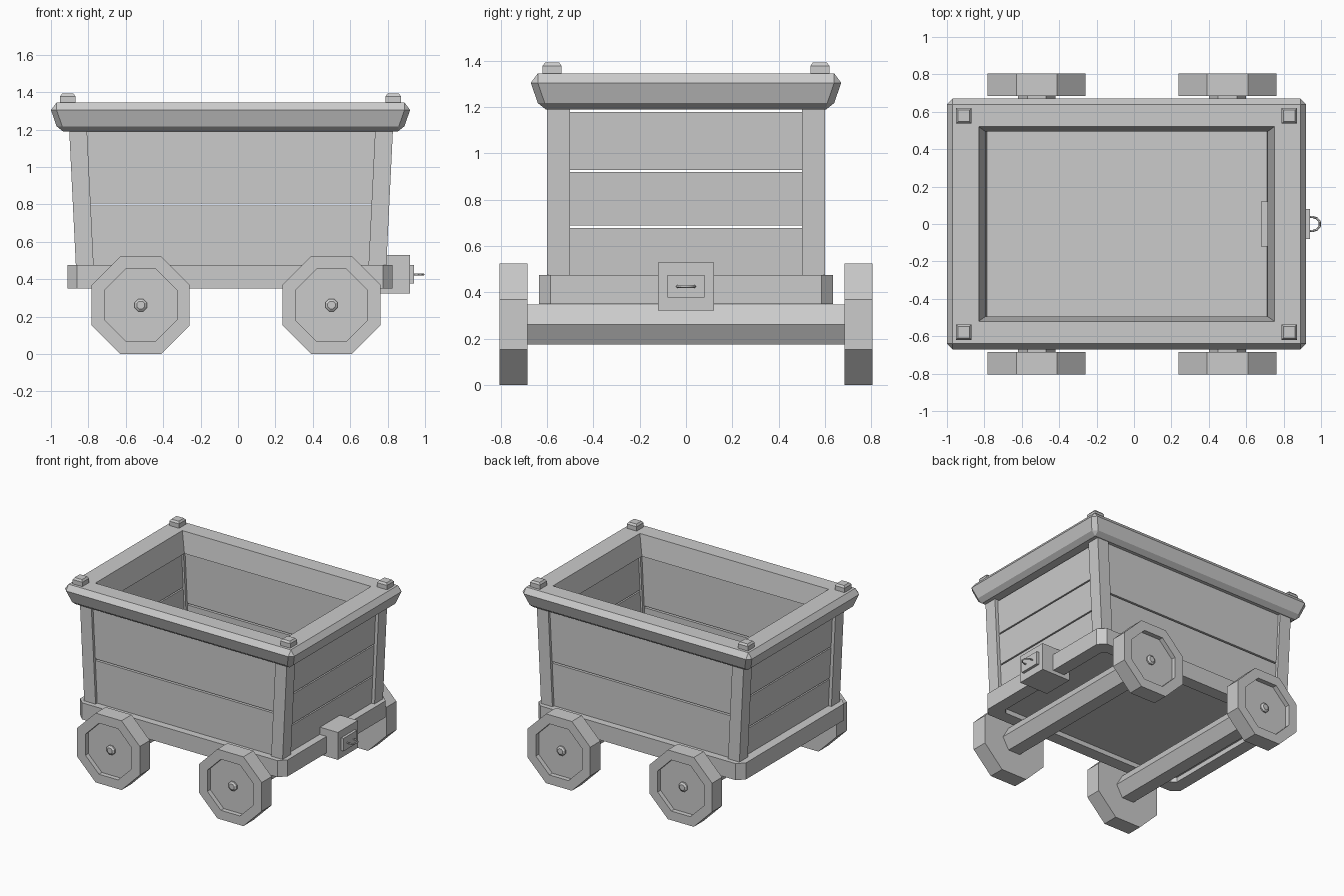
import bpy, bmesh, math

if "Cube" in bpy.data.objects:
    bpy.data.objects.remove(bpy.data.objects["Cube"])

CX = -0.037          # body centre along x
Z0 = 0.475           # top of the chassis frame


def make(name, verts, faces):
    bm = bmesh.new()
    vs = [bm.verts.new(v) for v in verts]
    for f in faces:
        bm.faces.new([vs[i] for i in f])
    bmesh.ops.remove_doubles(bm, verts=bm.verts, dist=1e-5)
    bmesh.ops.recalc_face_normals(bm, faces=bm.faces)
    me = bpy.data.meshes.new(name)
    bm.to_mesh(me)
    bm.free()
    ob = bpy.data.objects.new(name, me)
    bpy.context.collection.objects.link(ob)
    return ob


def loft(name, rings, closed=False):
    """Join equal-sized rings of points; cap the ends or close into a loop."""
    n, m = len(rings[0]), len(rings)
    faces = [(i * n + j, i * n + (j + 1) % n,
              (i + 1) % m * n + (j + 1) % n, (i + 1) % m * n + j)
             for i in range(m if closed else m - 1) for j in range(n)]
    if not closed:
        faces += [tuple(range(n)), tuple(range((m - 1) * n, m * n))]
    return make(name, [p for r in rings for p in r], faces)


def rect(x0, x1, y0, y1, z):
    return [(x0, y0, z), (x1, y0, z), (x1, y1, z), (x0, y1, z)]


def box(name, x0, x1, y0, y1, z0, z1):
    return loft(name, [rect(x0, x1, y0, y1, z0), rect(x0, x1, y0, y1, z1)])


def cut_rect(cx, hx, hy, c, z):
    """Rectangle with chamfered corners."""
    pts = [(hx - c, -hy), (hx, -hy + c), (hx, hy - c), (hx - c, hy),
           (-hx + c, hy), (-hx, hy - c), (-hx, -hy + c), (-hx + c, -hy)]
    return [(cx + x, y, z) for x, y in pts]


def turned(name, cx, cz, n, phase, profile):
    """Faceted round part along y; profile = (radius, y)."""
    return loft(name, [[(cx + r * math.cos(phase + 2 * math.pi * k / n), y,
                         cz + r * math.sin(phase + 2 * math.pi * k / n))
                        for k in range(n)] for r, y in profile])


def half(z):
    """Half length of the flared body at height z."""
    return 0.83 + 0.049 * (z - Z0)


# Chassis frame ring and floor
loft("chassis_frame", [cut_rect(-0.043, 0.868, 0.635, 0.05, 0.35),
                       cut_rect(-0.043, 0.868, 0.635, 0.05, Z0),
                       cut_rect(-0.043, 0.77, 0.54, 0.03, Z0),
                       cut_rect(-0.043, 0.77, 0.54, 0.03, 0.35)], closed=True)
box("floor", -0.82, 0.74, -0.55, 0.55, 0.385, 0.46)

# Flared corner posts
for sx in (-1, 1):
    for sy in (-1, 1):
        loft("corner_post", [rect(CX + sx * (half(z) - 0.095), CX + sx * half(z),
                                  sy * 0.5, sy * 0.6, z) for z in (0.46, 1.2)])

# Side planks
for sy in (-1, 1):
    for za, zb in ((0.46, 0.794), (0.806, 1.2)):
        loft("side_plank", [rect(CX - half(z) + 0.06, CX + half(z) - 0.06,
                                 sy * 0.52, sy * 0.58, z) for z in (za, zb)])

# End planks
for sx in (-1, 1):
    for za, zb in ((0.46, 0.678), (0.688, 0.919), (0.929, 1.18)):
        loft("end_plank", [rect(CX + sx * (half(z) - 0.08), CX + sx * (half(z) - 0.025),
                                -0.53, 0.53, z) for z in (za, zb)])

# Top rim
loft("top_rim", [cut_rect(-0.04, hx, hy, c, z) for hx, hy, c, z in (
    (0.755, 0.495, 0, 1.19), (0.895, 0.605, 0, 1.19), (0.93, 0.64, 0.03, 1.218),
    (0.96, 0.67, 0.03, 1.305), (0.93, 0.64, 0, 1.345), (0.79, 0.52, 0, 1.345))],
    closed=True)

# Corner bolts on the rim
for x in (-0.91, 0.83):
    for y in (-0.578, 0.578):
        loft("rim_bolt", [rect(x - h, x + h, y - h, y + h, z)
                          for h, z in ((0.041, 1.33), (0.041, 1.378), (0.031, 1.392))])

# Axles, wheels and hubs
WZ = 0.262
K = 1 / math.cos(math.pi / 8)
for x in (-0.52, 0.50):
    turned("axle", x, WZ, 6, 0, [(0.1, -0.7), (0.1, 0.7)])
    for s in (-1, 1):
        turned("wheel", x, WZ, 8, math.pi / 8,
               [(WZ * K, s * 0.685), (WZ * K, s * 0.805),
                (0.193 * K, s * 0.805), (0.193 * K, s * 0.77)])
        turned("wheel_hub", x, WZ, 8, math.pi / 8,
               [(0.036, s * 0.765), (0.036, s * 0.78), (0.022, s * 0.79)])

# Coupler block, plate and hook
box("coupler_block", 0.68, 0.92, -0.12, 0.12, 0.323, 0.53)
box("coupler_plate", 0.91, 0.94, -0.08, 0.08, 0.378, 0.475)
cu = bpy.data.curves.new("coupler_hook", 'CURVE')
cu.dimensions = '3D'
cu.bevel_depth = 0.006
cu.bevel_resolution = 0
cu.use_fill_caps = True
path = [(0.93, -0.036), (0.955, -0.038), (0.978, -0.03), (0.993, -0.012),
        (0.993, 0.012), (0.978, 0.03), (0.955, 0.038), (0.93, 0.036)]
sp = cu.splines.new('POLY')
sp.points.add(len(path) - 1)
for p, (x, y) in zip(sp.points, path):
    p.co = (x, y, 0.426, 1)
bpy.context.collection.objects.link(bpy.data.objects.new("coupler_hook", cu))
